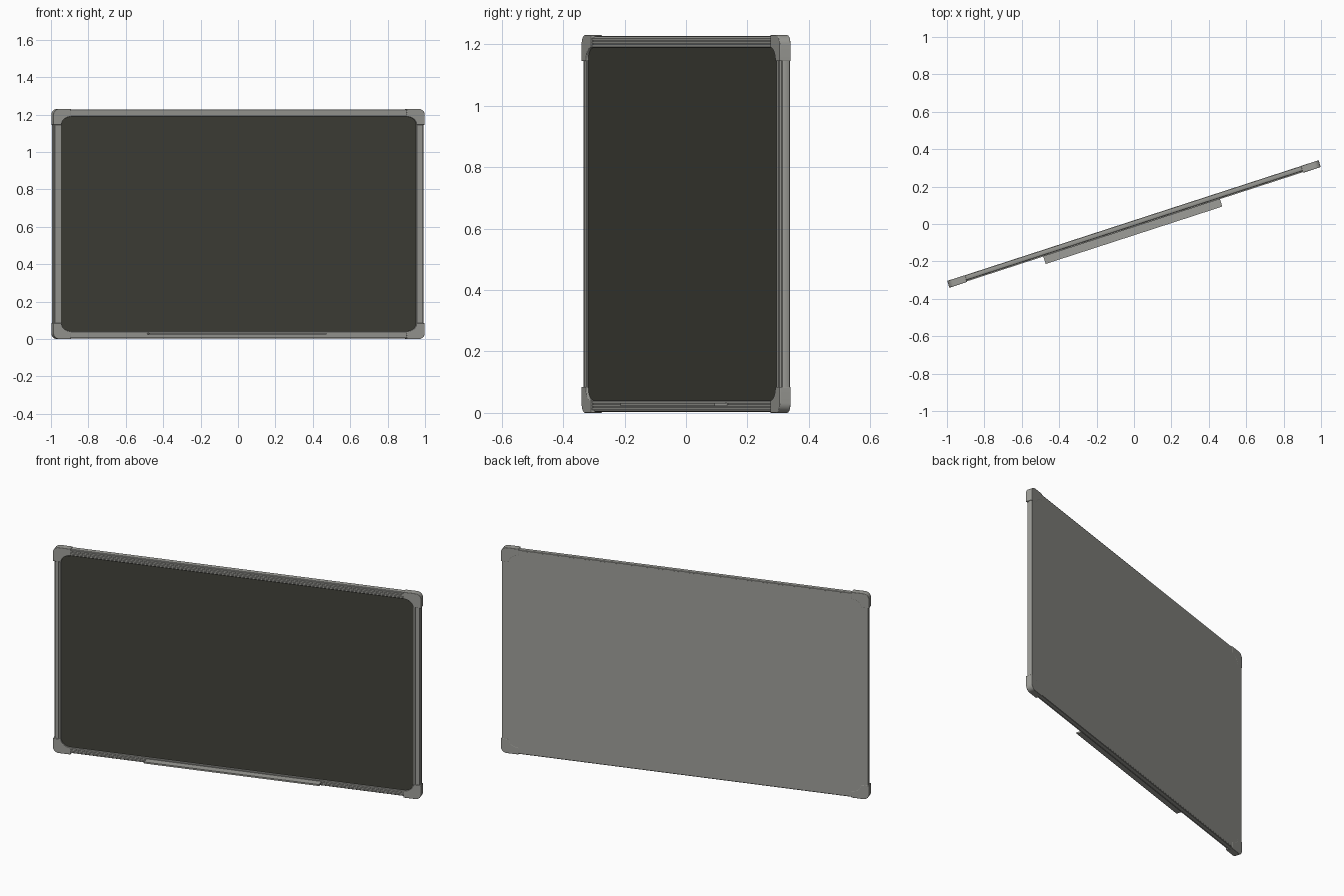
import bpy, bmesh, math

if "Cube" in bpy.data.objects:
    bpy.data.objects.remove(bpy.data.objects["Cube"])

# Local axes: u along the board, v depth (front is negative), z up
L, H, T = 2.088, 1.23, 0.038
ANGLE = math.radians(18)
CW, CH = 0.1, 0.085      # corner cap size
FW, FH = 0.046, 0.041    # frame width at the sides / top and bottom


def material(name, color):
    m = bpy.data.materials.new(name)
    m.diffuse_color = (*color, 1)
    m.use_nodes = True
    m.node_tree.nodes["Principled BSDF"].inputs["Base Color"].default_value = m.diffuse_color
    return m


metal = material("grey metal", (0.34, 0.34, 0.315))
slate = material("dark slate", (0.052, 0.052, 0.041))


def prism(name, start, end, mat, bevel=0.0):
    """Solid between two matching loops of points, turned with the board."""
    bm = bmesh.new()
    a = [bm.verts.new(p) for p in start]
    b = [bm.verts.new(p) for p in end]
    n = len(a)
    bm.faces.new(a)
    bm.faces.new(b[::-1])
    for i in range(n):
        j = (i + 1) % n
        bm.faces.new((a[i], b[i], b[j], a[j]))
    bmesh.ops.recalc_face_normals(bm, faces=bm.faces)
    me = bpy.data.meshes.new(name)
    bm.to_mesh(me)
    bm.free()
    ob = bpy.data.objects.new(name, me)
    bpy.context.collection.objects.link(ob)
    me.materials.append(mat)
    ob.rotation_euler.z = ANGLE
    if bevel:
        mod = ob.modifiers.new("soft edges", 'BEVEL')
        mod.width, mod.segments = bevel, 3
        mod.limit_method, mod.angle_limit = 'ANGLE', math.radians(40)
    bpy.ops.object.select_all(action='DESELECT')
    ob.select_set(True)
    bpy.context.view_layer.objects.active = ob
    bpy.ops.object.shade_smooth_by_angle(angle=math.radians(35))
    return ob


def box(name, u0, u1, v0, v1, z0, z1, mat, bevel=0.0):
    loop = [(u0, z0), (u1, z0), (u1, z1), (u0, z1)]
    return prism(name, [(u, v0, z) for u, z in loop],
                 [(u, v1, z) for u, z in loop], mat, bevel)


# Writing surface and back sheet
box("writing_surface", -L/2 + 0.042, L/2 - 0.042, -0.0105, 0.0, 0.036, H - 0.036, slate)
box("back_sheet", -L/2 + 0.012, L/2 - 0.012, 0.0, 0.0188, 0.012, H - 0.012, metal)


# Ribbed rail section: (distance in from the outer edge, depth)
def section(width):
    pts = [(width, 0.0), (0.02, 0.0185), (0.007, 0.0185), (0.004, 0.016),
           (0.003, 0.012), (0.003, -0.003), (0.005, -0.007), (0.010, -0.009)]
    x, step = 0.010, (width - 0.010) / 3
    for k in range(3):
        pts += [(x, -0.0155), (x + step - 0.003, -0.0155)]
        if k < 2:
            pts += [(x + step - 0.003, -0.011), (x + step, -0.011)]
        x += step
    pts.append((width, -0.013))
    return pts


# Frame rails run between the corner caps
ue, ze = L/2 - CW + 0.003, CH - 0.003
for name, f in (("bottom_rail", lambda w: w), ("top_rail", lambda w: H - w)):
    s = section(FH)
    prism(name, [(-ue, v, f(w)) for w, v in s], [(ue, v, f(w)) for w, v in s], metal)
for name, sgn in (("left_rail", -1), ("right_rail", 1)):
    s = section(FW)
    prism(name, [(sgn * (L/2 - w), v, ze) for w, v in s],
          [(sgn * (L/2 - w), v, H - ze) for w, v in s], metal)

# Corner caps: rounded outside, concave inside
R, N = 0.032, 10
quarter = [k / N * math.pi / 2 for k in range(N + 1)]
cap = [(R - R * math.cos(t), R - R * math.sin(t)) for t in quarter]
cap += [(CW, 0)]
cap += [(CW - (CW - FW) * math.sin(t), CH - (CH - FH) * math.cos(t)) for t in quarter]
cap += [(0, CH)]
for su, side in ((-1, "left"), (1, "right")):
    for top, level in ((False, "bottom"), (True, "top")):
        loop = [(su * (L/2 - a), H - b if top else b) for a, b in cap]
        prism(f"{level}_{side}_corner", [(u, -T/2, z) for u, z in loop],
              [(u, T/2 + 0.0003, z) for u, z in loop], metal, 0.0025)

# Thin pen tray on the lower rail
box("tray", -0.515, 0.478, -0.0572, -0.008, 0.023, 0.032, metal)
